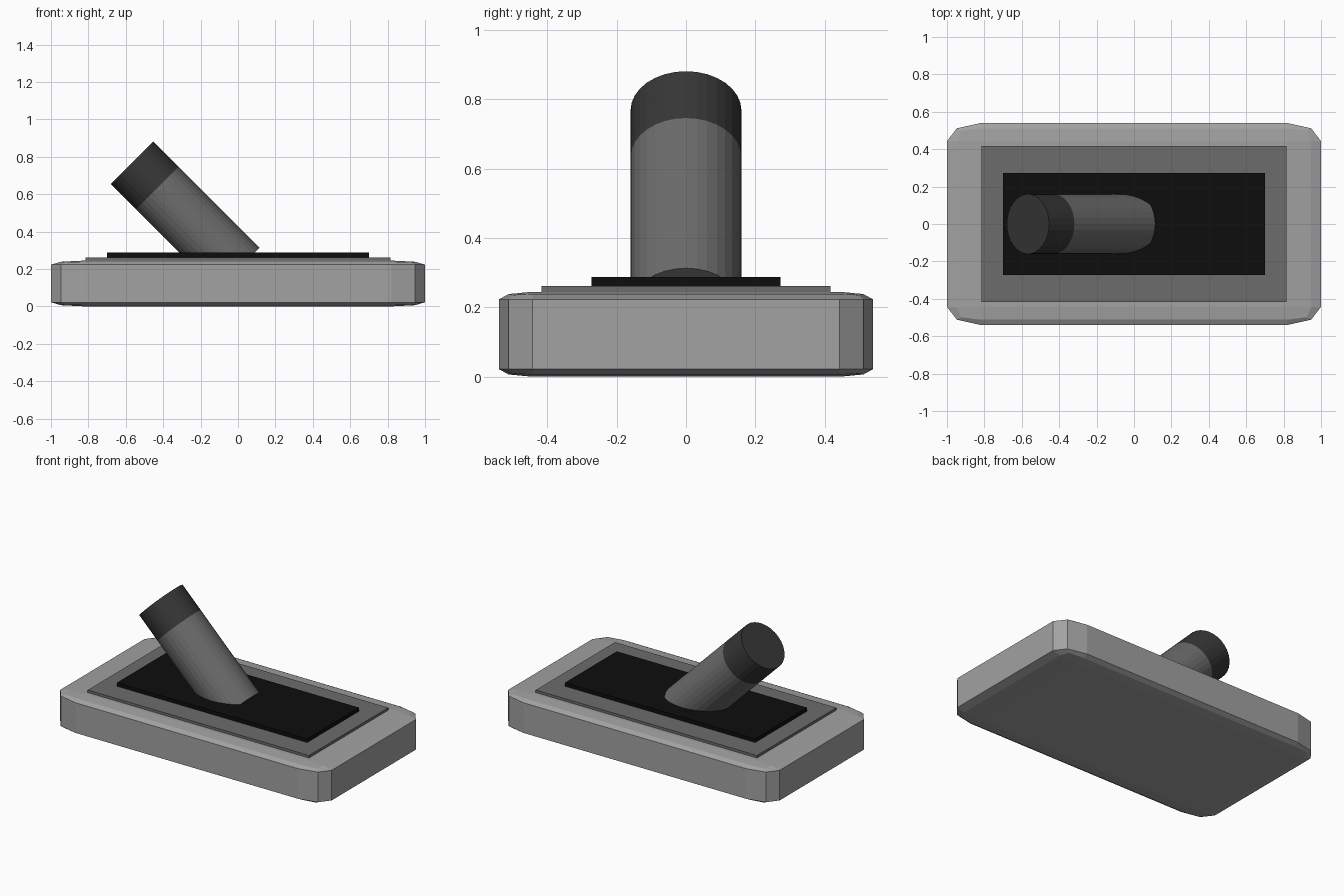
import bpy, bmesh
from mathutils import Vector, Matrix

if "Cube" in bpy.data.objects:
    bpy.data.objects.remove(bpy.data.objects["Cube"])


def material(name, v):
    m = bpy.data.materials.new(name)
    m.diffuse_color = (v, v, v, 1)
    m.use_nodes = True
    m.node_tree.nodes["Principled BSDF"].inputs["Base Color"].default_value = m.diffuse_color
    return m


LIGHT = material("light grey", 0.36)
MID = material("mid grey", 0.15)
DARK = material("dark grey", 0.038)
BLACK = material("black", 0.004)


def add_object(name, bm, mat):
    mesh = bpy.data.meshes.new(name)
    bm.to_mesh(mesh)
    bm.free()
    mesh.materials.append(mat)
    ob = bpy.data.objects.new(name, mesh)
    bpy.context.collection.objects.link(ob)
    return ob


def box(name, half_x, half_y, z0, z1, mat, bevel=0.0):
    """Box whose bevel is made on a unit cube, then stretched with it."""
    bm = bmesh.new()
    bmesh.ops.create_cube(bm, size=2)
    if bevel:
        bmesh.ops.bevel(bm, geom=bm.edges[:], offset=bevel, segments=2,
                        profile=0.5, affect='EDGES')
    bmesh.ops.scale(bm, vec=(half_x, half_y, (z1 - z0) / 2), verts=bm.verts)
    bmesh.ops.translate(bm, vec=(0, 0, (z0 + z1) / 2), verts=bm.verts)
    return add_object(name, bm, mat)


def tube(name, start, end, radius, mat):
    """Closed cylinder between two points."""
    axis = end - start
    place = (Matrix.Translation((start + end) / 2)
             @ Vector(axis).to_track_quat('Z', 'Y').to_matrix().to_4x4())
    bm = bmesh.new()
    bmesh.ops.create_cone(bm, cap_ends=True, segments=32, radius1=radius,
                          radius2=radius, depth=axis.length, matrix=place)
    return add_object(name, bm, mat)


# Stacked base: rounded block, mounting plate, dark panel
box("base", 1.0, 0.54, 0.0, 0.245, LIGHT, bevel=0.18)
box("plate", 0.815, 0.417, 0.2, 0.262, MID)
box("panel", 0.70, 0.272, 0.22, 0.287, BLACK)

# Lever leaning 45 degrees to the left, with a darker tip
tip_top = Vector((-0.567, 0, 0.768))
tip_base = Vector((-0.432, 0, 0.633))
foot = Vector((0.001, 0, 0.2))
tube("lever", foot, tip_base, 0.16, MID)
tube("lever_tip", tip_base, tip_top, 0.16, DARK)
